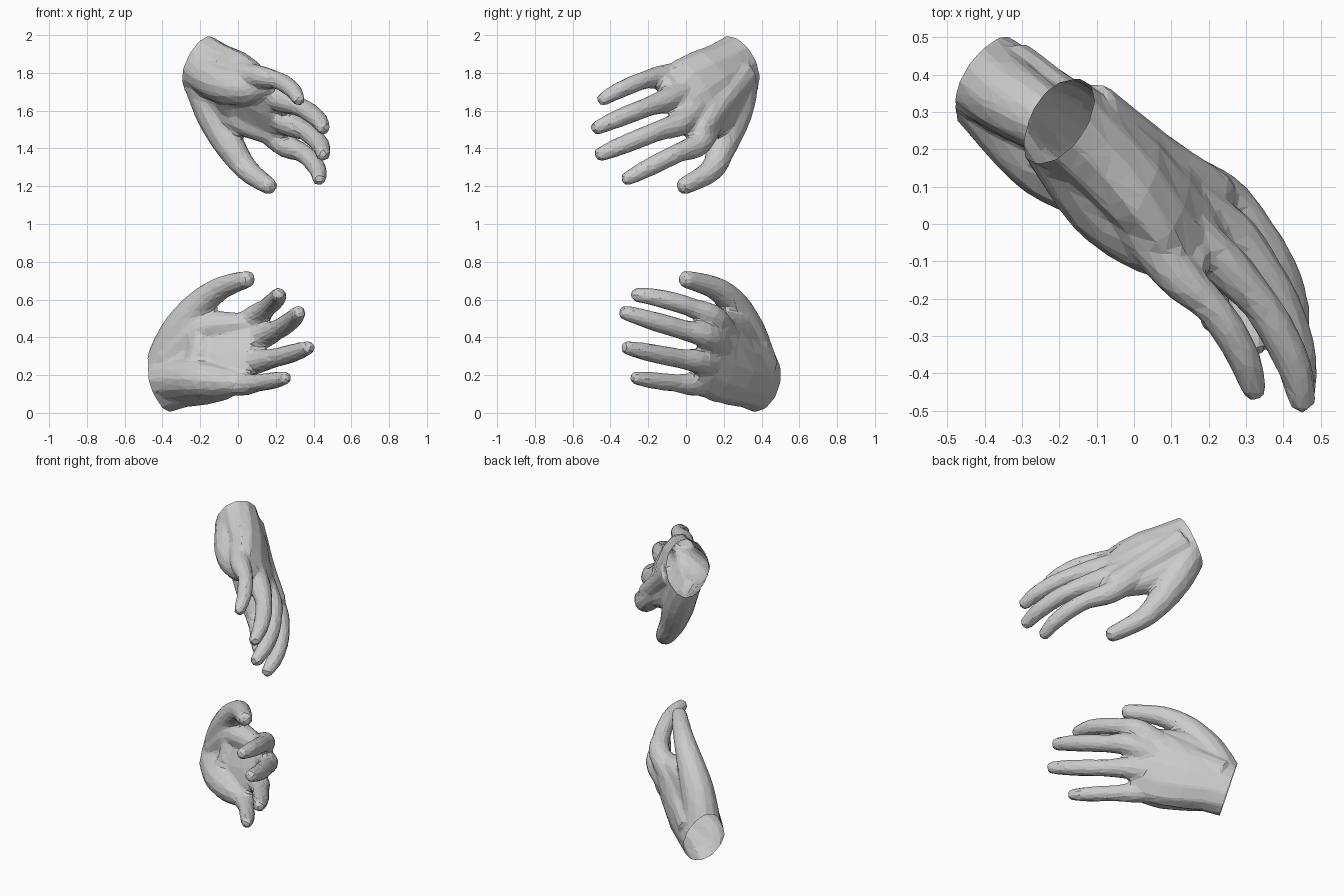
import bpy, bmesh, math
from mathutils import Vector as V

if "Cube" in bpy.data.objects:
    bpy.data.objects.remove(bpy.data.objects["Cube"])

SIDES = 12


def loft(bm, rings):
    """Closed skin over rings given as (centre, half_axis_a, half_axis_b)."""
    loops = []
    for c, a, b in rings:
        angs = [2 * math.pi * i / SIDES for i in range(SIDES)]
        loops.append([bm.verts.new(c + a * math.cos(t) + b * math.sin(t)) for t in angs])
    for r0, r1 in zip(loops, loops[1:]):
        for i in range(SIDES):
            j = (i + 1) % SIDES
            bm.faces.new((r0[i], r0[j], r1[j], r1[i]))
    bm.faces.new(loops[0][::-1])
    bm.faces.new(loops[-1])


def spline(p, n=4):
    """Catmull-Rom through points (works on position and radius alike)."""
    p = [p[0]] + p + [p[-1]]
    out = []
    for a, b, c, d in zip(p, p[1:], p[2:], p[3:]):
        for k in range(n):
            t = k / n
            out.append(0.5 * (2 * b + (c - a) * t + (2 * a - 5 * b + 4 * c - d) * t * t
                              + (3 * b - a - 3 * c + d) * t ** 3))
    return out + [p[-1]]


def tube(bm, pts, radii):
    """Round tapered digit with a blunt rounded end."""
    path = spline([V((*p, r)) for p, r in zip(pts, radii)])
    rings = []
    for i, q in enumerate(path):
        t = (path[min(i + 1, len(path) - 1)] - path[max(i - 1, 0)]).to_3d().normalized()
        rot = t.to_track_quat('Z', 'Y')
        rings.append((q.to_3d(), t, rot @ V((1, 0, 0)), rot @ V((0, 1, 0)), q.w))
    c, t, a, b, r = rings[-1]
    rings += [(c + t * r * .55, t, a, b, r * .85), (c + t * r * .85, t, a, b, r * .4)]
    loft(bm, [(c, a * r, b * r) for c, t, a, b, r in rings])


def hand(name, wrist, wrist_up, fingers, thumb, web, heel, back, hollow):
    """fingers: index..little, each (knuckle, middle joint, tip)."""
    bm = bmesh.new()
    wrist, up = V(wrist), V(wrist_up).normalized()
    fingers = [[V(p) for p in f] for f in fingers]
    index, little = fingers[0][0], fingers[3][0]
    knuckles = sum((f[0] for f in fingers), V()) / 4
    axis = (knuckles - wrist).normalized()
    across = (index - little).normalized()
    # palm, from wrist to knuckles: (position, half width, half thickness)
    rings = []
    for s, w, d in ((-.2, .165, .128), (0, .168, .13), (.2, .175, .128), (.45, .205, .122),
                    (.7, .225, .1), (.9, .22, .075), (1.03, .19, .05)):
        k = min(max(s, 0), 1)
        a = up.lerp(across, k)
        a = (a - axis * a.dot(axis) * (1 - k)).normalized()
        b = axis.cross(a).normalized()
        rings.append((wrist + (knuckles - wrist) * s, a * w, b * d))
    loft(bm, rings)
    # fingers, rooted inside the palm
    for (k, m, t), f in zip(fingers, (1, 1.04, 1, .93)):
        bow = m - k.lerp(t, .5)
        tube(bm, [wrist.lerp(k, .6), k, k.lerp(m, .55) + bow * .3, m,
                  m.lerp(t, .55) + bow * .25, t],
             [r * f for r in (.065, .066, .052, .051, .047, .038)])
    # thumb, web of skin beside it, heel, back and hollow of the palm
    tube(bm, thumb, (.115, .105, .098, .08, .062, .048))
    tube(bm, web, (.105, .09, .06))
    tube(bm, heel, (.12, .105, .09, .06))
    tube(bm, back, (.1, .075, .06))
    tube(bm, hollow, (.075, .075, .075))
    bmesh.ops.recalc_face_normals(bm, faces=bm.faces)
    me = bpy.data.meshes.new(name)
    bm.to_mesh(me)
    bm.free()
    ob = bpy.data.objects.new(name, me)
    bpy.context.collection.objects.link(ob)
    # fuse into one skin, soften, reduce to facets
    m = ob.modifiers.new("fuse", 'REMESH')
    m.mode, m.voxel_size = 'VOXEL', .012
    m = ob.modifiers.new("soften", 'SMOOTH')
    m.factor, m.iterations = .5, 7
    m = ob.modifiers.new("facets", 'DECIMATE')
    m.ratio = .06
    dg = bpy.context.evaluated_depsgraph_get()
    final = bpy.data.meshes.new_from_object(ob.evaluated_get(dg))
    ob.modifiers.clear()
    ob.data = final
    # open the wrist
    bm = bmesh.new()
    bm.from_mesh(final)
    bmesh.ops.bisect_plane(bm, geom=bm.verts[:] + bm.edges[:] + bm.faces[:], dist=1e-5,
                           plane_co=wrist, plane_no=axis, clear_inner=True)
    for f in bm.faces:
        f.smooth = False
    bm.to_mesh(final)
    bm.free()
    return ob


hand("upper_hand", (-.2, .275, 1.845), (-.05, .07, -.15),
     [((.23, .075, 1.43), (.385, -.115, 1.34), (.43, -.31, 1.24)),
      ((.25, -.02, 1.54), (.40, -.23, 1.46), (.45, -.45, 1.37)),
      ((.22, -.09, 1.66), (.38, -.28, 1.59), (.45, -.47, 1.51)),
      ((.11, -.13, 1.78), (.25, -.28, 1.74), (.32, -.44, 1.66))],
     ((-.195, .28, 1.8), (-.16, .27, 1.68), (-.11, .24, 1.55), (-.04, .19, 1.41),
      (.05, .135, 1.285), (.16, -.005, 1.203)),
     ((-.17, .27, 1.75), (-.02, .18, 1.58), (.17, .08, 1.48)),
     ((-.19, .24, 1.82), (-.08, .055, 1.74), (.05, -.05, 1.72), (.15, -.1, 1.73)),
     ((-.13, .29, 1.8), (.06, .17, 1.63), (.215, .085, 1.5)),
     ((-.02, .18, 1.58), (-.05, .1, 1.67), (-.08, .06, 1.74)))

hand("lower_hand", (-.4, .39, .165), (-.07, .05, .3),
     [((.08, .155, .5), (.185, -.055, .585), (.215, -.26, .625)),
      ((.12, .12, .4), (.25, -.1, .465), (.32, -.32, .53)),
      ((.09, .08, .27), (.25, -.12, .305), (.37, -.31, .345)),
      ((.02, .04, .15), (.15, -.12, .165), (.25, -.265, .185))],
     ((-.385, .38, .24), (-.35, .35, .35), (-.29, .31, .46), (-.2, .25, .575),
      (-.09, .155, .66), (.045, .005, .707)),
     ((-.36, .35, .28), (-.2, .26, .44), (.02, .16, .47)),
     ((-.38, .35, .17), (-.25, .185, .18), (-.12, .1, .17), (0, .05, .16)),
     ((-.34, .4, .24), (-.12, .26, .37), (.06, .16, .44)),
     ((-.2, .26, .44), (-.2, .2, .3), (-.25, .19, .18)))
